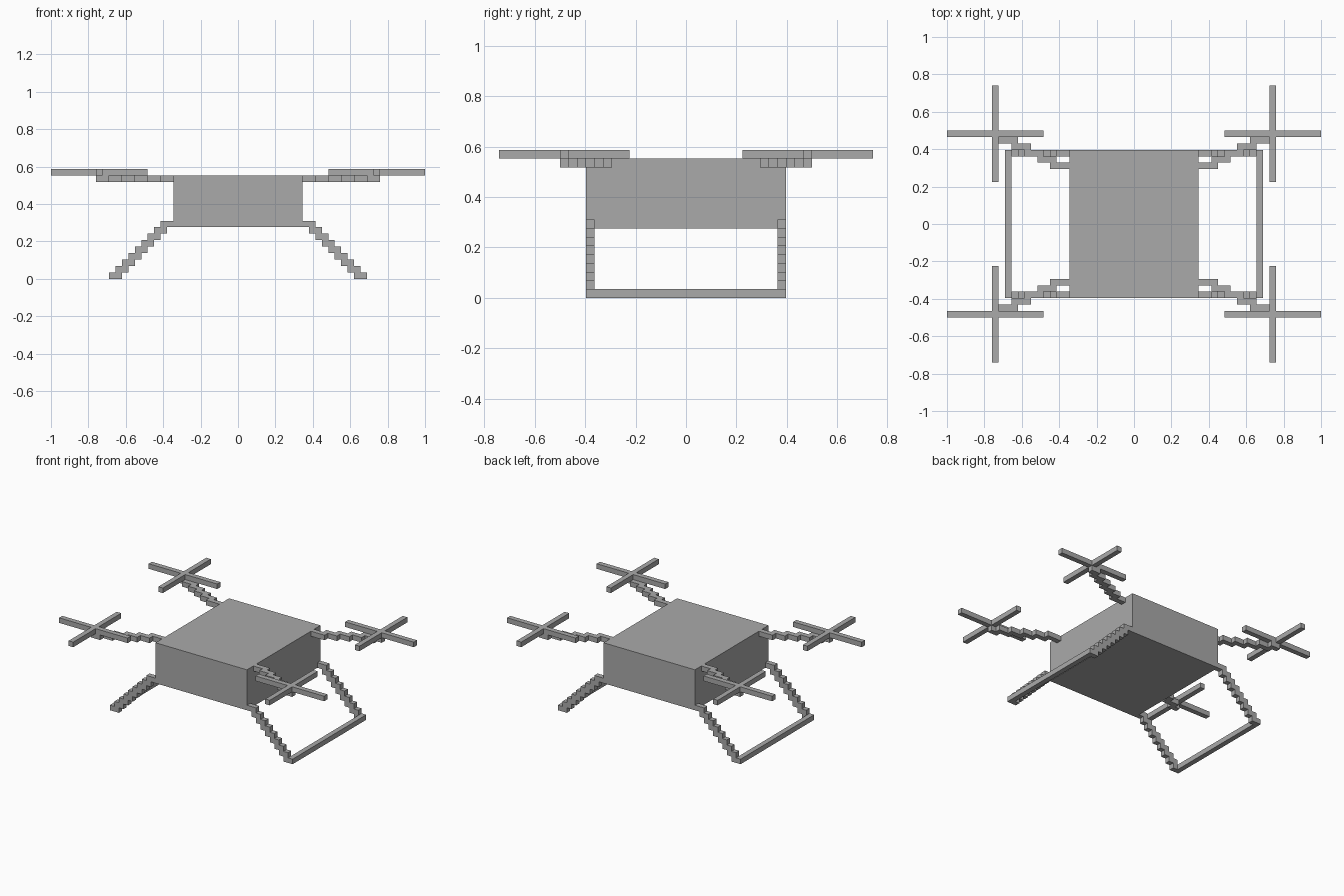
import bpy
from mathutils import Vector

if "Cube" in bpy.data.objects:
    bpy.data.objects.remove(bpy.data.objects["Cube"], do_unlink=True)

U = 2 / 58  # one building block

grey = bpy.data.materials.new("plain grey")
grey.use_nodes = True
colour = (0.4, 0.4, 0.4, 1)
grey.diffuse_color = colour
grey.node_tree.nodes["Principled BSDF"].inputs["Base Color"].default_value = colour


def block(name, low, high):
    """Box between two corners given in block units."""
    a, b = Vector(low) * U, Vector(high) * U
    bpy.ops.mesh.primitive_cube_add(size=1, location=(a + b) / 2)
    ob = bpy.context.object
    ob.name = name
    ob.scale = [abs(d) for d in b - a]
    bpy.ops.object.transform_apply(location=False, rotation=False, scale=True)
    ob.data.materials.append(grey)
    return ob


def join(name, parts):
    bpy.ops.object.select_all(action='DESELECT')
    for p in parts:
        p.select_set(True)
    bpy.context.view_layer.objects.active = parts[0]
    bpy.ops.object.join()
    parts[0].name = name


# Body
block("body", (-10, -11.5, 8), (10, 11.5, 16))

for sx, side in ((1, "left"), (-1, "right")):
    # Landing skid rail
    block(f"skid_{side}", (19 * sx, -10.5, 0), (20 * sx, 10.5, 1))

    for sy, end in ((-1, "front"), (1, "back")):
        tag = f"{end}_{side}"

        # Stepped leg
        join(f"leg_{tag}", [
            block("step", ((18 - i) * sx, 10.5 * sy, i),
                  ((20 - i) * sx, 11.5 * sy, i + 1))
            for i in range(9)])

        # Stepped diagonal arm
        join(f"arm_{tag}", [
            block("step", ((10 + 2 * i) * sx, (8.5 + i) * sy, 15),
                  (min(13 + 2 * i, 22) * sx, (9.5 + i) * sy, 16))
            for i in range(6)])

        # Crossed rotor blades: one long blade and two half blades
        cx, cy = 21.5 * sx, 14 * sy
        join(f"rotor_{tag}", [
            block("blade", (cx - 7.5, cy - 0.5, 16), (cx + 7.5, cy + 0.5, 17)),
            block("blade", (cx - 0.5, cy + 0.5, 16), (cx + 0.5, cy + 7.5, 17)),
            block("blade", (cx - 0.5, cy - 7.5, 16), (cx + 0.5, cy - 0.5, 17))])
